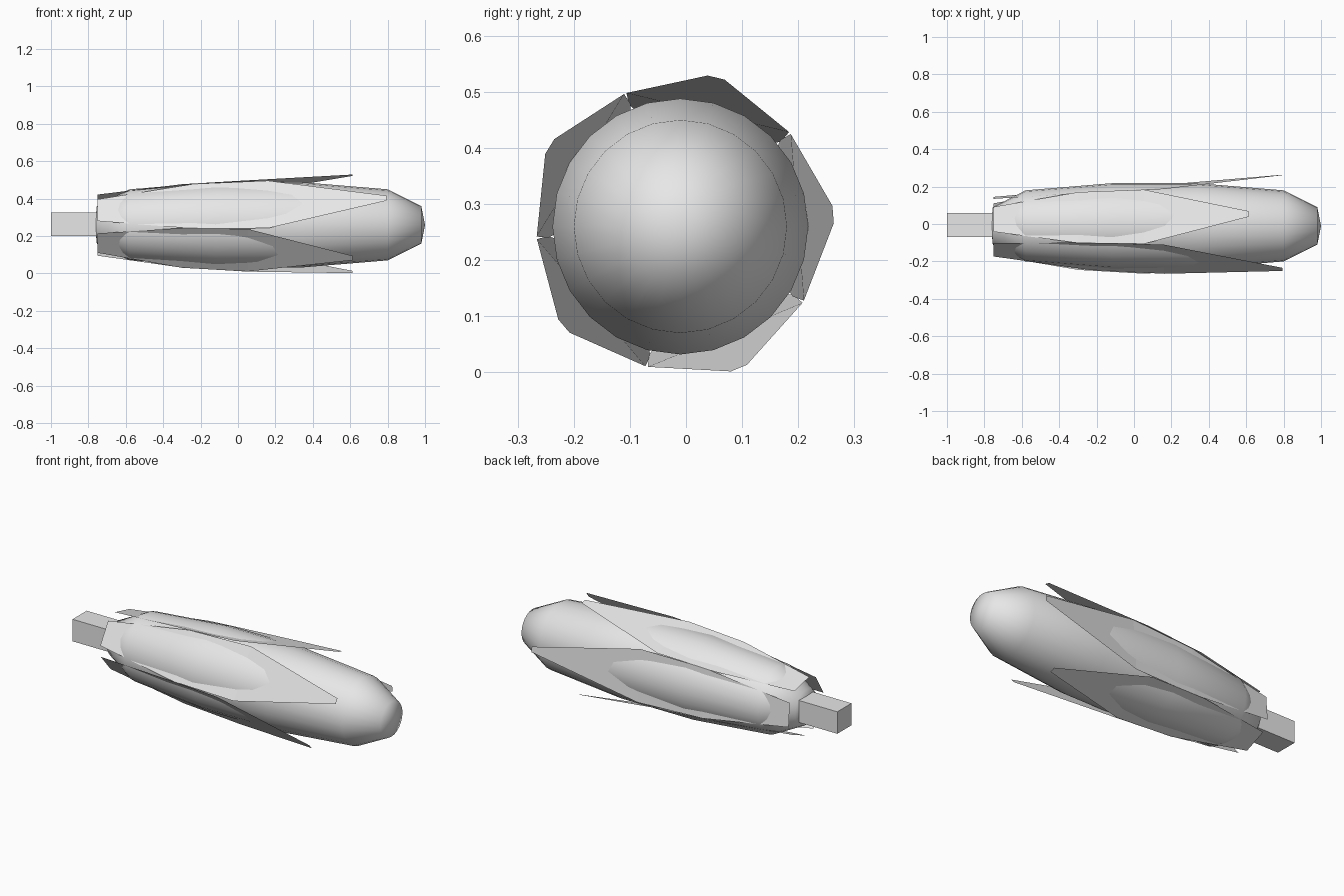
import bpy, bmesh
from math import sin, cos, radians, tau
from mathutils import Vector

cube = bpy.data.objects.get("Cube")
if cube:
    bpy.data.objects.remove(cube, do_unlink=True)

AXIS = Vector((0, -0.01, 0.26))

mat = bpy.data.materials.new("pale_grey")
mat.use_nodes = True
mat.diffuse_color = (0.8, 0.8, 0.8, 1)
mat.node_tree.nodes["Principled BSDF"].inputs["Base Color"].default_value = (0.8, 0.8, 0.8, 1)


def finish(name, bm, smooth=False):
    mesh = bpy.data.meshes.new(name)
    for face in bm.faces:
        face.smooth = smooth
    bm.to_mesh(mesh)
    bm.free()
    mesh.materials.append(mat)
    obj = bpy.data.objects.new(name, mesh)
    bpy.context.collection.objects.link(obj)
    return obj


def around(x, angle, out, side=0.0):
    """Point at distance out from the long axis, shifted sideways."""
    c, s = cos(angle), sin(angle)
    return AXIS + Vector((x, out * c - side * s, out * s + side * c))


# Cob: a smooth 24-sided turned body lying along x
def cob():
    bm = bmesh.new()
    n = 24
    profile = [(-0.755, 0.1), (-0.58, 0.19), (-0.12, 0.228),
               (0.34, 0.228), (0.8, 0.19), (0.98, 0.1)]
    rings = [[bm.verts.new(around(x, tau * i / n, r)) for i in range(n)]
             for x, r in profile]
    for a, b in zip(rings, rings[1:]):
        for i in range(n):
            j = (i + 1) % n
            bm.faces.new((a[i], a[j], b[j], b[i]))
    for ring, x in ((rings[0], -0.765), (rings[-1], 1.0)):
        tip = bm.verts.new(around(x, 0, 0))
        for i in range(n):
            bm.faces.new((ring[i], ring[(i + 1) % n], tip))
    bmesh.ops.recalc_face_normals(bm, faces=bm.faces)
    finish("cob", bm, smooth=True)


# Husk leaf: a thin sheet, flat across, flaring away from the cob at its tip
def leaf(name, angle, tip_x):
    bm = bmesh.new()
    stations = [(0, 0.15, 0.068), (0.332, 0.19, 0.14),
                (0.59, 0.209, 0.149), (1, 0.273, 0.0155)]
    base_x = -0.752
    rows = []
    for t, out, half in stations:
        x = base_x + t * (tip_x - base_x)
        rows.append([bm.verts.new(around(x, angle, out, s * half)) for s in (-1, 1)])
    for a, b in zip(rows, rows[1:]):
        bm.faces.new((a[0], a[1], b[1], b[0]))
    bm.normal_update()
    outward = Vector((0, cos(angle), sin(angle)))
    if bm.faces[:][0].normal.dot(outward) < 0:
        bmesh.ops.reverse_faces(bm, faces=bm.faces)
    finish(name, bm)


# Stalk: a square bar at the base
def stalk():
    bm = bmesh.new()
    bmesh.ops.create_cube(bm, size=1)
    bmesh.ops.scale(bm, vec=(0.3, 0.128, 0.126), verts=bm.verts)
    bmesh.ops.translate(bm, vec=(-0.85, -0.006, 0.263), verts=bm.verts)
    finish("stalk", bm)


cob()
stalk()
for k, tip_x in enumerate((0.795, 0.613, 0.795, 0.613, 0.613)):
    leaf(f"husk_leaf_{k + 1}", radians(4.5 + 72 * k), tip_x)
